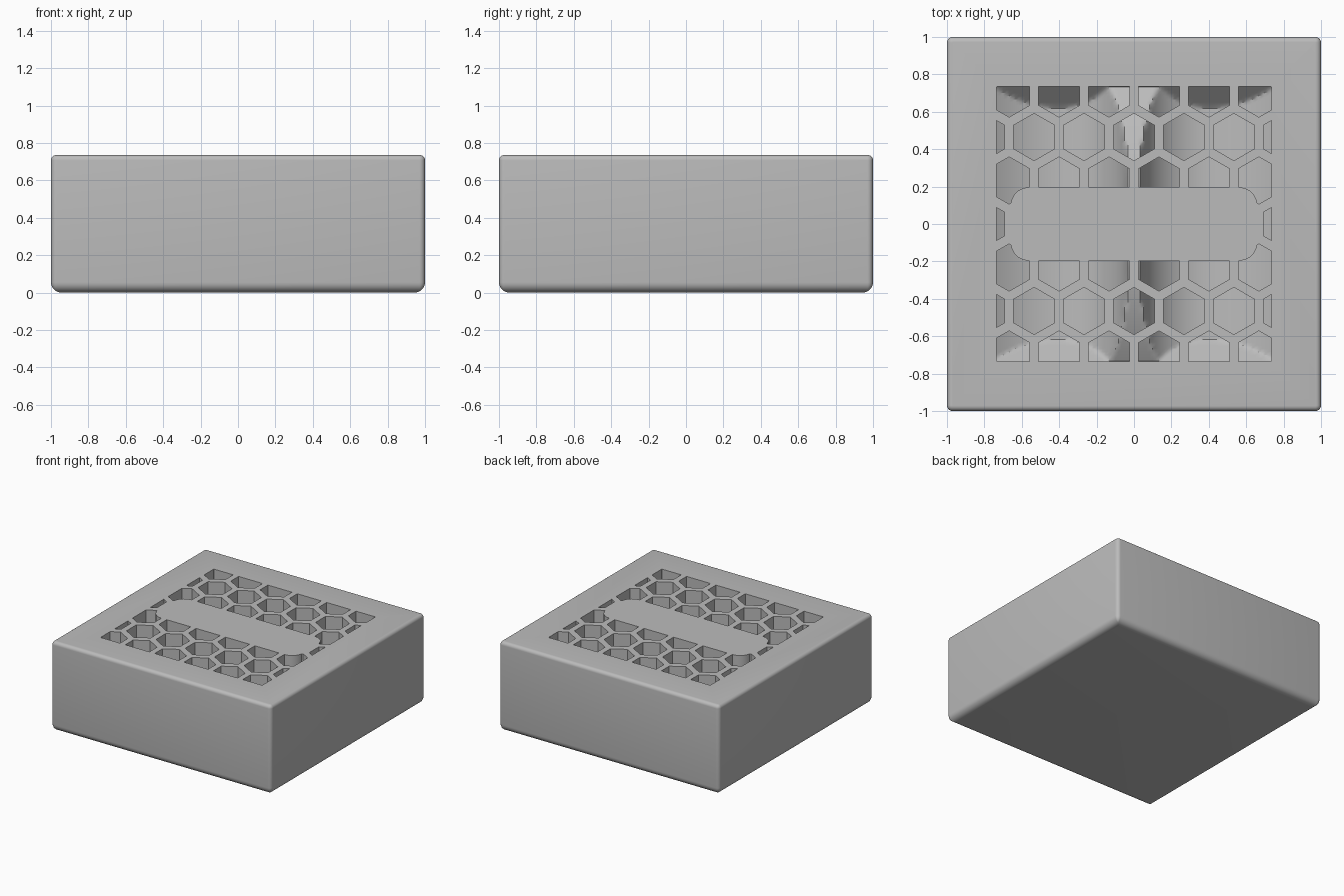
import bpy, bmesh, math

cube = bpy.data.objects.get("Cube")
if cube:
    bpy.data.objects.remove(cube, do_unlink=True)

HEIGHT = 0.735
LID_UNDER = 0.61     # underside of the grille
WINDOW = 0.735       # half size of the grille opening
FLOOR = 0.24

grey = bpy.data.materials.new("plain grey")
grey.use_nodes = True
colour = (0.5, 0.5, 0.5, 1)
grey.diffuse_color = colour
grey.node_tree.nodes["Principled BSDF"].inputs["Base Color"].default_value = colour


def make(name, bm):
    bmesh.ops.recalc_face_normals(bm, faces=bm.faces[:])
    mesh = bpy.data.meshes.new(name)
    bm.to_mesh(mesh)
    bm.free()
    ob = bpy.data.objects.new(name, mesh)
    bpy.context.collection.objects.link(ob)
    mesh.materials.append(grey)
    return ob


def loft(bm, rings):
    """Skin stacked rings of points and cap both ends."""
    loops = [[bm.verts.new(p) for p in ring] for ring in rings]
    n = len(loops[0])
    for a, b in zip(loops, loops[1:]):
        for i in range(n):
            j = (i + 1) % n
            bm.faces.new((a[i], a[j], b[j], b[i]))
    bm.faces.new(loops[0][::-1])
    bm.faces.new(loops[-1])


def rounded_rect(hx, hy, r, z, steps=5):
    pts = []
    for k, (sx, sy) in enumerate(((1, 1), (-1, 1), (-1, -1), (1, -1))):
        for i in range(steps + 1):
            a = math.pi / 2 * (k + i / steps)
            pts.append((sx * (hx - r) + r * math.cos(a),
                        sy * (hy - r) + r * math.sin(a), z))
    return pts


def cut(ob, cutter, operation="DIFFERENCE"):
    mod = ob.modifiers.new("cut", "BOOLEAN")
    mod.operation, mod.object, mod.solver = operation, cutter, "EXACT"
    bpy.context.view_layer.update()
    result = bpy.data.meshes.new_from_object(
        ob.evaluated_get(bpy.context.evaluated_depsgraph_get()))
    ob.modifiers.clear()
    ob.data = result
    bpy.data.objects.remove(cutter, do_unlink=True)


# Solid block with a large round at the base and a small one at the top
bm = bmesh.new()
rings = []
for radius, start, sign in ((0.055, -90, -1), (0.028, 0, 1)):
    for i in range(7):
        a = math.radians(start + 15 * i)
        inset = radius * (1 - math.cos(a))
        z = radius * (1 + math.sin(a)) if sign < 0 else HEIGHT - radius * (1 - math.sin(a))
        rings.append(rounded_rect(1 - inset, 1 - inset, max(0.03 - inset, 0.003), z))
loft(bm, rings)
body = make("grille_box", bm)


def basin_height(x, y):
    """Two basins with a steep middle ridge, shallow outer side and sloped ends."""
    x, y = abs(x), abs(y)
    r = 0.37
    if x < 0.4:
        side = r - math.sqrt(max(r * r - (0.4 - x) ** 2, 0))
    else:
        side = 0.9 * (x - 0.4) ** 2
    crest = 0.34 - 0.42 * y * y
    end = max(0, y - 0.62)
    return FLOOR + max(min(side, crest), end)


# Hollow under the grille
N = 96
bm = bmesh.new()
half = 0.8
coords = [half * (2 * i / N - 1) for i in range(N + 1)]
grid = [[bm.verts.new((x, y, basin_height(x, y))) for x in coords] for y in coords]
for j in range(N):
    for i in range(N):
        bm.faces.new((grid[j][i], grid[j][i + 1], grid[j + 1][i + 1], grid[j + 1][i]))
rim = [e for e in bm.edges if e.is_boundary]
walls = bmesh.ops.extrude_edge_only(bm, edges=rim)["geom"]
for v in walls:
    if isinstance(v, bmesh.types.BMVert):
        v.co.z = LID_UNDER
bmesh.ops.holes_fill(bm, edges=[e for e in bm.edges if e.is_boundary], sides=0)
cut(body, make("hollow_cutter", bm))

# Honeycomb openings, trimmed to the square window and around the middle plate
bm = bmesh.new()
PITCH = 0.267
for row in range(-3, 4):
    for col in range(-3, 4):
        cx = (col + 0.5 * (row % 2)) * PITCH
        cy = row * 0.2325
        if abs(cx) > 0.82:
            continue
        loft(bm, [[(cx + 0.126 * math.sin(k * math.pi / 3),
                    cy + 0.126 * math.cos(k * math.pi / 3), z) for k in range(6)]
                  for z in (0.595, 0.8)])
holes = make("honeycomb_cutter", bm)


def block(name, hx, hy, r):
    b = bmesh.new()
    loft(b, [rounded_rect(hx, hy, r, z) for z in (0.5, 0.9)])
    return make(name, b)


cut(holes, block("window_limit", WINDOW, WINDOW, 0.004), "INTERSECT")
cut(holes, block("middle_plate", 0.66, 0.197, 0.1))
cut(body, holes)

bpy.ops.object.select_all(action="DESELECT")
body.select_set(True)
bpy.context.view_layer.objects.active = body
bpy.ops.object.shade_smooth_by_angle(angle=math.radians(30))
